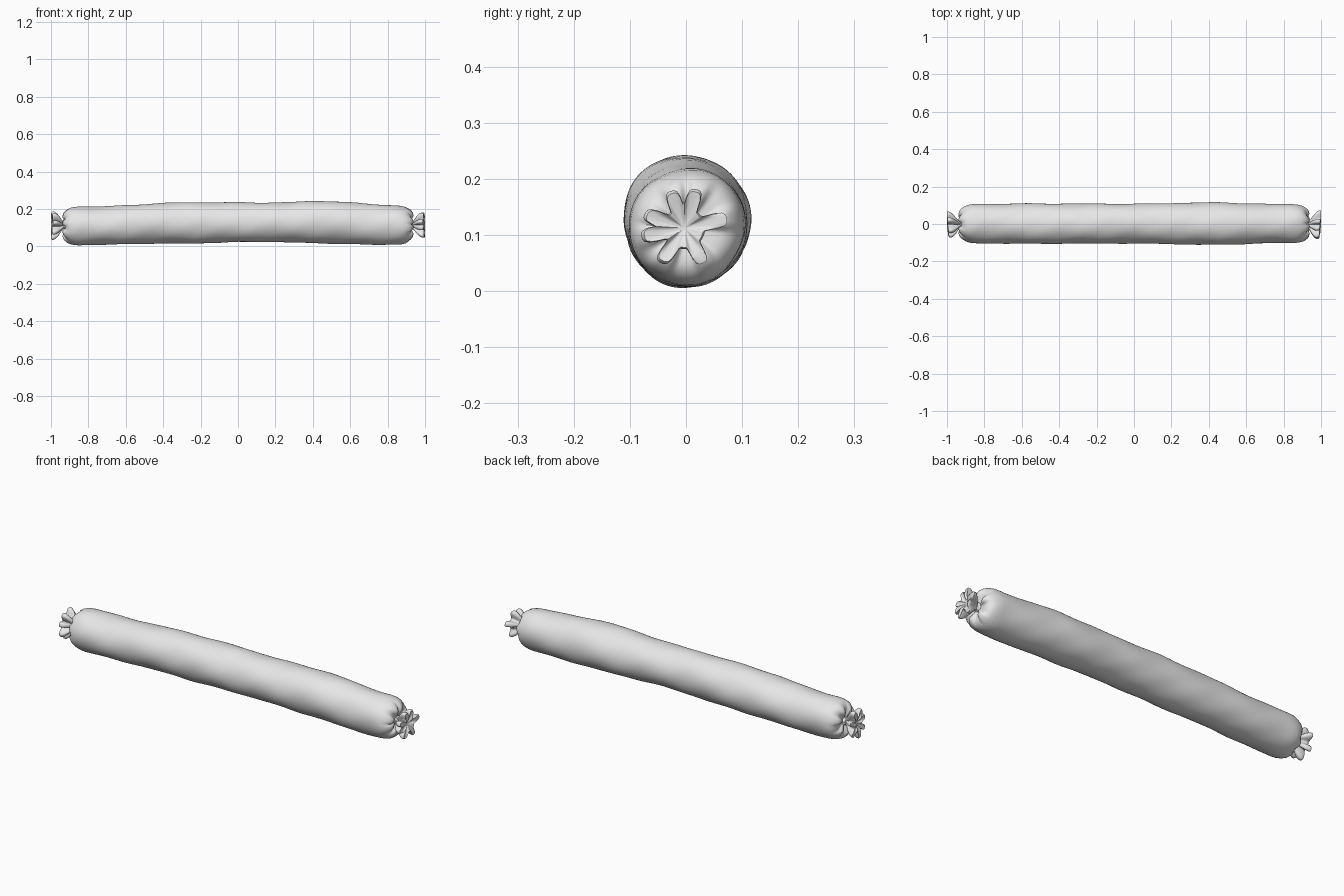
import bpy, bmesh, math
from math import sin, cos, pi, radians

cube = bpy.data.objects.get("Cube")
if cube:
    bpy.data.objects.remove(cube, do_unlink=True)

casing = bpy.data.materials.new("grey_casing")
casing.use_nodes = True
casing.diffuse_color = (0.8, 0.8, 0.8, 1)
casing.node_tree.nodes["Principled BSDF"].inputs["Base Color"].default_value = (0.8, 0.8, 0.8, 1)

SIDES = 96


def lerp(table, x):
    """Smooth interpolation in a table of (x, value) pairs."""
    for (x0, a), (x1, b) in zip(table, table[1:]):
        if x <= x1:
            t = max(0, (x - x0) / (x1 - x0))
            return a + (b - a) * t * t * (3 - 2 * t)
    return table[-1][1]


def loft(name, rings):
    """Skin closed rings of points and cap both ends."""
    bm = bmesh.new()
    loops = [[bm.verts.new(p) for p in ring] for ring in rings]
    for a, b in zip(loops, loops[1:]):
        for i in range(SIDES):
            j = (i + 1) % SIDES
            bm.faces.new((a[i], a[j], b[j], b[i]))
    for ends in (loops[0], loops[-1]):
        bm.faces.new(ends)
    bmesh.ops.recalc_face_normals(bm, faces=bm.faces)
    mesh = bpy.data.meshes.new(name)
    bm.to_mesh(mesh)
    bm.free()
    obj = bpy.data.objects.new(name, mesh)
    bpy.context.collection.objects.link(obj)
    mesh.materials.append(casing)
    bpy.ops.object.select_all(action="DESELECT")
    obj.select_set(True)
    bpy.context.view_layer.objects.active = obj
    bpy.ops.object.shade_smooth_by_angle(angle=radians(50))
    return obj


def bump(a, lobes, width):
    """Strength of the nearest lobe at angle a."""
    d = min(abs((a - radians(l) + pi) % (2 * pi) - pi) for l in lobes)
    return math.exp(-(d / width) ** 4)


# Fold directions of the gathered ends
right_lobes = [13, 73, 110, 160, 191, 236, 298]
left_lobes = [20, 68, 122, 165, 215, 262, 318]

# Sagging centre line and girth of the body
centre_z = [(-0.94, 0.11), (-0.8, 0.11), (-0.3, 0.125), (0, 0.129),
            (0.45, 0.129), (0.8, 0.115), (0.94, 0.113)]
girth = [(-0.85, 0.104), (-0.3, 0.108), (0.1, 0.106), (0.45, 0.113), (0.86, 0.104)]
cap = [(0, 0.014), (0.012, 0.022), (0.004, 0.04), (-0.003, 0.055), (0, 0.068), (0.009, 0.08),
       (0.022, 0.09), (0.038, 0.097), (0.06, 0.102), (0.085, 0.104)]


def body_ring(x, r, pleat, side):
    lobes = right_lobes if side > 0 else left_lobes
    ring = []
    for i in range(SIDES):
        a = 2 * pi * i / SIDES
        # Gentle dents along the length, pinched creases at the ends
        dent = 0.0018 * sin(7 * x + 2 * a) + 0.0012 * sin(19 * x - 3 * a) + 0.0008 * sin(31 * x + 5 * a)
        crease = 1 - bump(a, lobes, 0.26)
        rr = r + dent * min(1, r / 0.1) - pleat * 0.006 * crease
        ring.append((x - side * pleat * 0.016 * crease,
                     0.002 + rr * cos(a), lerp(centre_z, x) + rr * sin(a)))
    return ring


neck = 0.935
rings = []
for depth, r in cap:
    rings.append(body_ring(-neck + depth, r, max(0, 1 - abs(r - 0.055) / 0.045), -1))
for i in range(45):
    x = -0.83 + 1.66 * i / 44
    rings.append(body_ring(x, lerp(girth, x), 0, 1))
for depth, r in reversed(cap):
    rings.append(body_ring(neck - depth, r, max(0, 1 - abs(r - 0.055) / 0.045), 1))
loft("sausage_body", rings)


# Gathered, flaring tuft beyond each pinched neck
def tuft(name, side, lobes):
    flare = [(0.91, 0.015, 0.015), (0.93, 0.013, 0.016), (0.942, 0.018, 0.03),
             (0.955, 0.025, 0.049), (0.97, 0.032, 0.066), (0.983, 0.037, 0.074),
             (0.992, 0.037, 0.074), (0.998, 0.034, 0.069), (0.994, 0.025, 0.052),
             (0.986, 0.012, 0.024), (0.983, 0.003, 0.004)]
    rings = []
    for x, low, high in flare:
        ring = []
        for i in range(SIDES):
            a = 2 * pi * i / SIDES
            vary = 1 + 0.05 * sin(2 * a + side)
            r = low + (high * vary - low) * bump(a, lobes, 0.27)
            tip = 0.12 * r * sin(a + 2) * (x > 0.94)
            ring.append((side * min(1, x + tip), -0.003 + r * cos(a), 0.112 + r * sin(a)))
        rings.append(ring)
    loft(name, rings)


tuft("left_end_tuft", 1, right_lobes)
tuft("right_end_tuft", -1, left_lobes)
